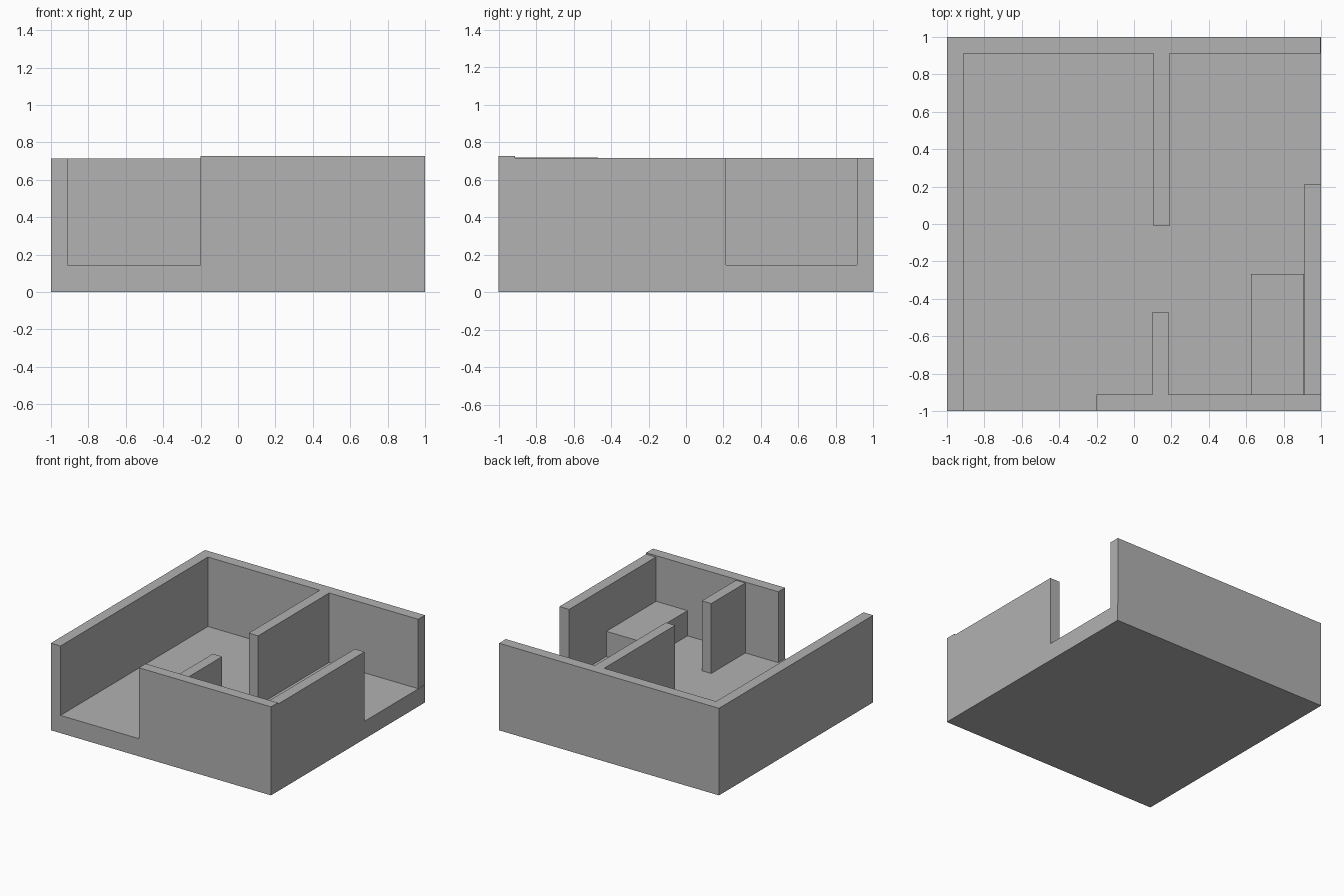
import bpy
from mathutils import Vector

default_cube = bpy.data.objects.get("Cube")
if default_cube:
    bpy.data.objects.remove(default_cube, do_unlink=True)

# Single plain grey for the whole model
GREY = (0.445, 0.445, 0.445, 1)
grey = bpy.data.materials.new("plain_grey")
grey.use_nodes = True
grey.diffuse_color = GREY
grey.node_tree.nodes["Principled BSDF"].inputs["Base Color"].default_value = GREY


def box(name, x, y, z):
    """Axis-aligned block from its (min, max) extents."""
    low, high = (Vector(corner) for corner in zip(x, y, z))
    bpy.ops.mesh.primitive_cube_add(size=1, location=(low + high) / 2)
    part = bpy.context.object
    part.name = part.data.name = name
    part.scale = high - low
    bpy.ops.object.transform_apply(location=False, rotation=False, scale=True)
    part.data.materials.append(grey)
    return part


FLOOR = 0.145      # top of the floor slab
TOP = 0.715        # top of most walls
INNER = 0.912      # inner face of the outer walls
WALL = (FLOOR, TOP)

# Floor slab
box("floor_slab", (-1, 1), (-1, 1), (0, FLOOR))

# Outer walls, with openings at the front and at the side
box("back_wall", (-1, 0.998), (INNER, 1), WALL)
box("right_wall", (-1, -INNER), (-1, INNER), WALL)
box("left_wall", (INNER, 1), (-INNER, 0.213), WALL)
box("front_wall", (-0.2, 1), (-1, -INNER), (FLOOR, 0.727))

# Inner partitions, with a doorway between them
box("back_partition", (0.105, 0.19), (-0.01, INNER), WALL)
box("front_partition", (0.1, 0.185), (-INNER, -0.47), (FLOOR, 0.719))

# Low block in the corner
box("corner_block", (0.625, 0.91), (-INNER, -0.267), (FLOOR, 0.352))
